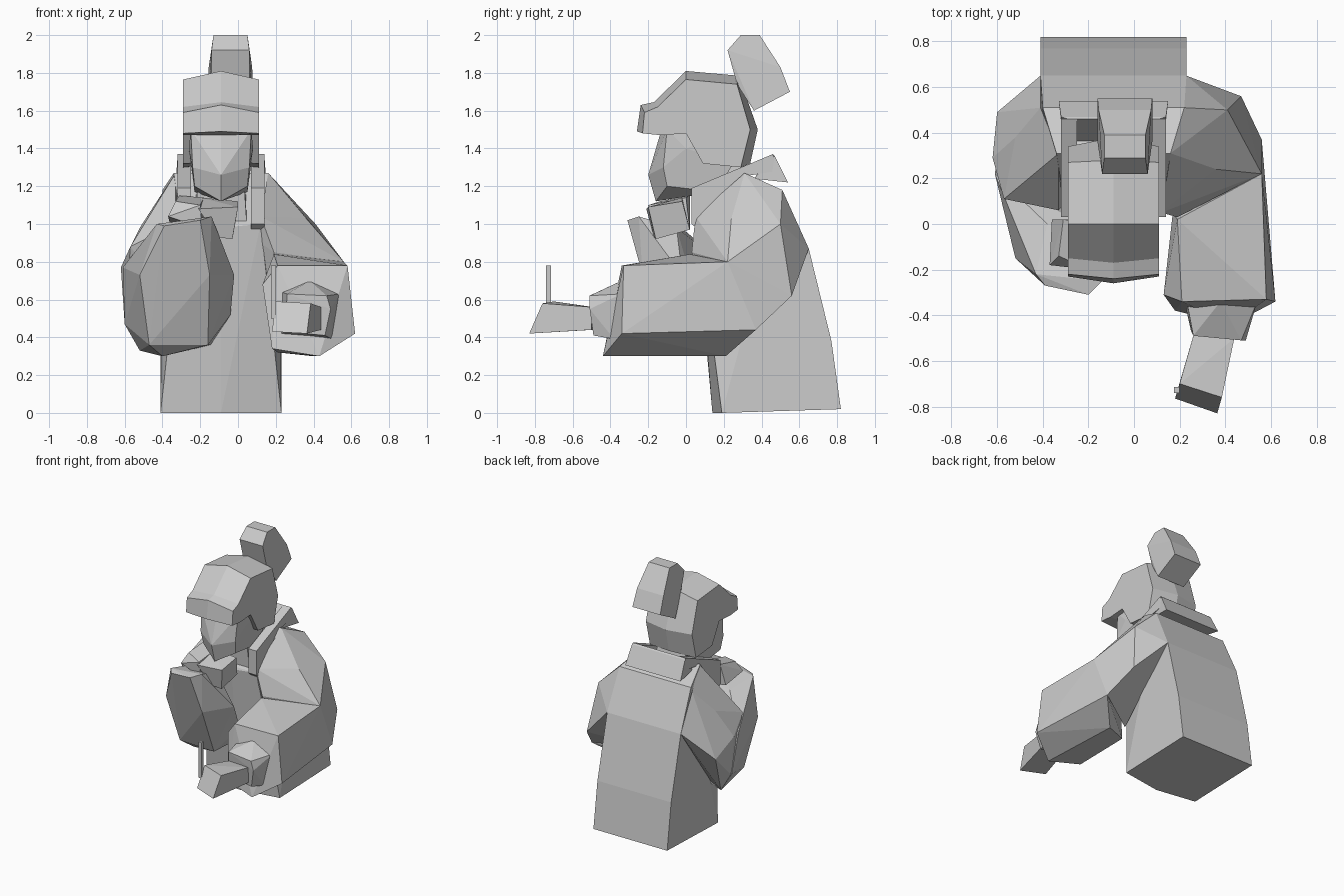
import bpy, bmesh, math

CX = -0.09  # centre line of head and torso


def finish(name, bm):
    bmesh.ops.recalc_face_normals(bm, faces=bm.faces)
    me = bpy.data.meshes.new(name)
    bm.to_mesh(me)
    bm.free()
    ob = bpy.data.objects.new(name, me)
    bpy.context.collection.objects.link(ob)
    return ob


def hull(name, pts):
    """Faceted solid wrapped around a few corner points."""
    bm = bmesh.new()
    for p in pts:
        bm.verts.new(p)
    res = bmesh.ops.convex_hull(bm, input=bm.verts)
    loose = [v for v in bm.verts if not v.link_faces]
    bmesh.ops.delete(bm, geom=loose, context='VERTS')
    bmesh.ops.dissolve_limit(bm, angle_limit=math.radians(4), verts=bm.verts, edges=bm.edges)
    return finish(name, bm)


def sym_hull(name, half):
    """Hull from (offset from centre line, y, z), mirrored."""
    return hull(name, [(CX + s * d, y, z) for d, y, z in half for s in (-1, 1)])


def loft_x(name, sections):
    """Side profiles [(x, [(y, z), ...]), ...] joined across x."""
    bm = bmesh.new()
    rings = [[bm.verts.new((x, y, z)) for y, z in prof] for x, prof in sections]
    for a, b in zip(rings, rings[1:]):
        for i in range(len(a)):
            j = (i + 1) % len(a)
            bm.faces.new((a[i], a[j], b[j], b[i]))
    bm.faces.new(rings[0])
    bm.faces.new(rings[-1][::-1])
    return finish(name, bm)


# Jacket body: flat back, slightly keeled front
sym_hull("jacket_body", [
    (0.32, 0.82, 0.02), (0.32, 0.19, 0), (0, 0.14, 0),
    (0.32, 0.77, 0.38), (0.32, 0.65, 0.87), (0.31, 0.51, 1.18),
    (0.25, 0.31, 1.27), (0.21, 0.06, 1.0), (0, 0.05, 0.98)])

# Collar: back strip and two sloping side flaps
sym_hull("collar_back", [
    (0.22, 0.36, 1.24), (0.20, 0.46, 1.37), (0.23, 0.47, 1.36), (0.24, 0.54, 1.22)])
flap = [(0.03, 1.19), (0.46, 1.37), (0.48, 1.28), (0.29, 1.25), (0.10, 0.94), (0.03, 1.0)]
for side, s in (("right", 1), ("left", -1)):
    loft_x("collar_" + side, [(CX + s * 0.16, flap), (CX + s * 0.23, flap)])

# Head with jutting jaw, plus neck
sym_hull("head", [
    (0.16, -0.10, 1.50), (0, -0.13, 1.50), (0.15, -0.11, 1.36), (0, -0.14, 1.36),
    (0.17, 0.0, 1.40), (0.15, -0.12, 1.30), (0, -0.20, 1.26), (0.14, -0.10, 1.20),
    (0, -0.16, 1.12), (0.14, 0.16, 1.17), (0.16, 0.25, 1.32), (0.16, 0.25, 1.5)])
sym_hull("neck", [
    (0.12, 0.06, 1.25), (0.12, 0.30, 1.35), (0.14, 0.08, 0.95), (0.14, 0.36, 1.1)])

# Peaked hat: side profile, fuller along the centre
hat_mid = [(-0.26, 1.49), (-0.24, 1.63), (-0.17, 1.645), (0, 1.81), (0.28, 1.785),
           (0.38, 1.50), (0.34, 1.32), (0.10, 1.33), (0, 1.48), (-0.13, 1.47)]
hat_side = [(-0.23, 1.48), (-0.22, 1.59), (-0.15, 1.62), (0, 1.765), (0.27, 1.74),
            (0.34, 1.50), (0.29, 1.30), (0.09, 1.32), (0, 1.48), (-0.13, 1.47)]
loft_x("hat", [(-0.29, hat_side), (CX, hat_mid), (0.11, hat_side)])

# Bobble on the back of the hat
hull("hat_bobble", [(-0.04 + s * d, y, z) for s in (-1, 1) for d, y, z in (
    (0.10, 0.22, 1.92), (0.09, 0.29, 2.0), (0.09, 0.39, 2.0),
    (0.115, 0.50, 1.83), (0.12, 0.55, 1.70), (0.12, 0.36, 1.60), (0.10, 0.27, 1.74))])

# Arm that holds the handset
hull("right_upper_arm", [
    (0.16, 0.31, 1.27), (0.22, 0.51, 1.18), (0.23, 0.65, 0.87), (0.41, 0.50, 1.0),
    (0.47, 0.56, 0.62), (0.56, 0.37, 0.44), (0.56, 0.22, 0.80), (0.36, 0.24, 1.03),
    (0.19, 0.03, 0.85), (0.12, 0.08, 0.90), (0.12, 0.05, 1.04), (0.21, 0.15, 0.40)])
hull("right_forearm", [
    (0.58, -0.33, 0.78), (0.62, -0.34, 0.42), (0.43, -0.44, 0.30), (0.18, -0.38, 0.34),
    (0.13, -0.31, 0.68), (0.21, -0.34, 0.78),
    (0.56, 0.22, 0.80), (0.56, 0.37, 0.44), (0.40, 0.21, 0.30), (0.21, 0.12, 0.32),
    (0.17, 0.05, 0.68), (0.19, 0.02, 0.84)])
hull("right_hand", [
    (0.23, -0.33, 0.64), (0.38, -0.34, 0.70), (0.54, -0.34, 0.63), (0.50, -0.38, 0.39),
    (0.23, -0.38, 0.42), (0.26, -0.49, 0.63), (0.47, -0.51, 0.62), (0.49, -0.51, 0.55),
    (0.46, -0.49, 0.41), (0.25, -0.47, 0.43)])

# Handset and aerial
hull("handset", [
    (0.26, -0.49, 0.56), (0.44, -0.50, 0.56), (0.26, -0.49, 0.44), (0.44, -0.50, 0.44),
    (0.20, -0.70, 0.59), (0.385, -0.76, 0.58), (0.18, -0.765, 0.43), (0.365, -0.83, 0.42)])
hull("aerial", [(x, y, z) for x in (0.175, 0.2) for y in (-0.74, -0.715) for z in (0.50, 0.78)])

# Arm raised to the chin
hull("left_upper_arm", [
    (-0.33, 0.31, 1.27), (-0.41, 0.51, 1.15), (-0.41, 0.65, 0.87), (-0.52, 0.38, 0.98),
    (-0.60, 0.49, 0.66), (-0.62, 0.29, 0.77), (-0.57, 0.11, 0.88), (-0.33, 0.06, 1.0),
    (-0.60, 0.30, 0.47), (-0.52, 0.31, 0.33), (-0.20, 0.20, 0.40)])
hull("left_forearm", [
    (-0.43, -0.22, 1.0), (-0.39, -0.27, 0.99), (-0.20, -0.31, 1.02), (-0.14, -0.25, 1.04),
    (-0.15, -0.05, 0.98), (-0.38, 0.0, 0.96),
    (-0.52, -0.15, 0.73), (-0.15, -0.23, 0.73), (-0.02, -0.02, 0.73), (-0.61, 0.22, 0.77),
    (-0.47, -0.05, 0.36), (-0.16, -0.07, 0.36), (-0.04, 0.08, 0.52), (-0.40, 0.02, 0.30),
    (-0.14, 0.18, 0.36), (-0.52, 0.31, 0.33), (-0.60, 0.29, 0.47)])

# Palm and curled fingers under the chin
hull("left_palm", [
    (-0.37, -0.18, 1.04), (-0.36, 0.02, 1.0), (-0.33, -0.14, 1.12), (-0.31, 0.02, 1.15),
    (-0.20, -0.20, 1.10), (-0.18, 0.0, 1.14), (-0.19, -0.19, 0.98), (-0.18, 0.02, 0.97)])
hull("left_fingers", [
    (-0.21, -0.21, 1.08), (0.0, -0.20, 1.09), (-0.20, -0.02, 1.14), (0.0, -0.02, 1.12),
    (-0.11, -0.17, 0.93), (-0.03, -0.16, 0.92), (-0.12, 0.02, 0.97), (-0.02, 0.02, 0.97)])
